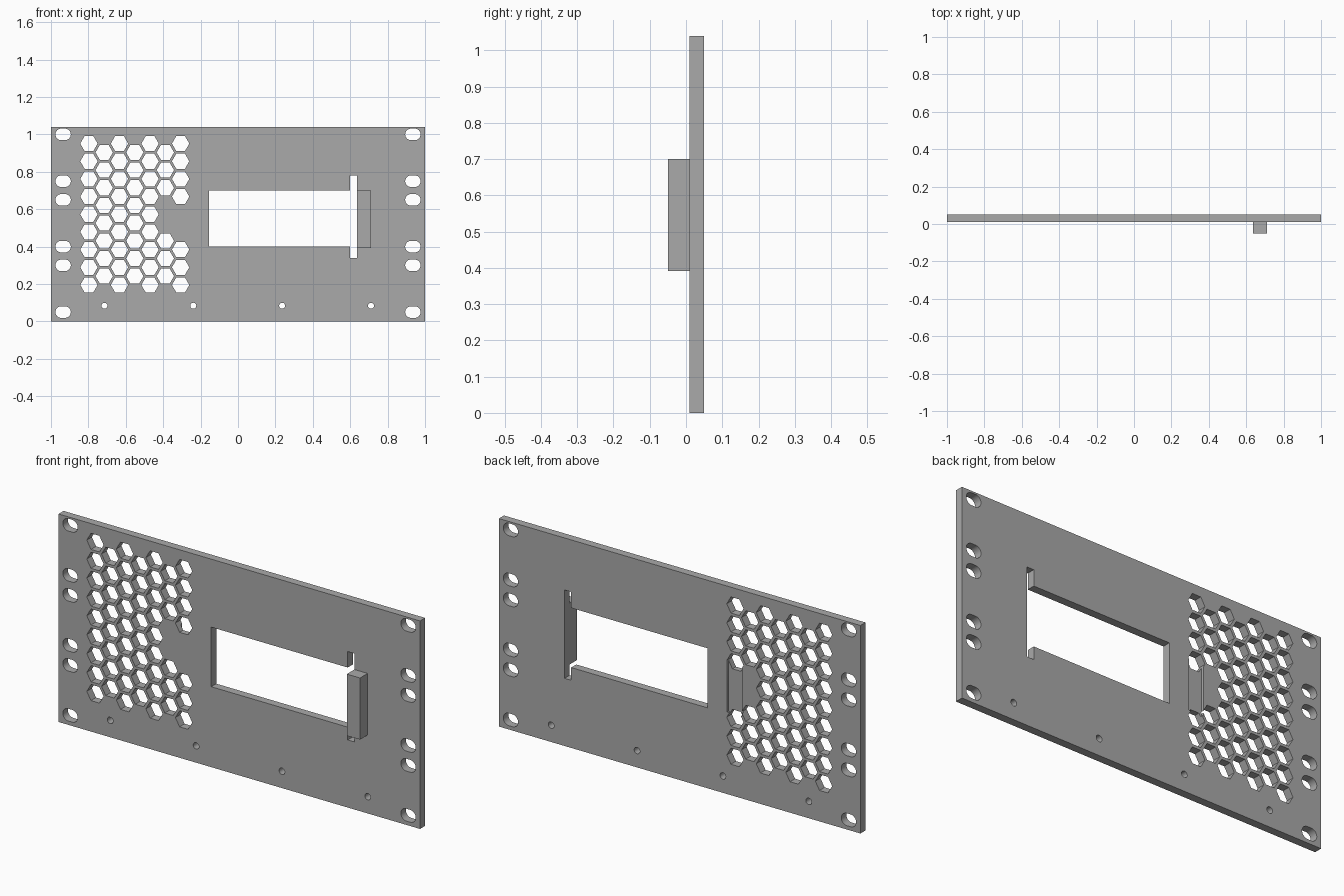
import bpy, bmesh
from math import pi, cos, sin

cube = bpy.data.objects.get("Cube")
if cube:
    bpy.data.objects.remove(cube, do_unlink=True)

HEIGHT = 1.04
FRONT, BACK = 0.01, 0.05

grey = bpy.data.materials.new("plain grey")
grey.use_nodes = True
colour = (0.4, 0.4, 0.4, 1)
grey.diffuse_color = colour
grey.node_tree.nodes["Principled BSDF"].inputs["Base Color"].default_value = colour


def prism(bm, outline, y0, y1):
    """Extrude an (x, z) outline from y0 to y1."""
    face = bm.faces.new([bm.verts.new((x, y0, z)) for x, z in outline])
    grown = bmesh.ops.extrude_face_region(bm, geom=[face])["geom"]
    bmesh.ops.translate(bm, vec=(0, y1 - y0, 0),
                        verts=[v for v in grown if isinstance(v, bmesh.types.BMVert)])


def rect(x0, x1, z0, z1):
    return [(x0, z0), (x1, z0), (x1, z1), (x0, z1)]


def ring(x, z, r, sides, stretch=0):
    """Regular polygon, or a slot when its halves are pushed apart."""
    points = []
    for i in range(sides):
        a = 2 * pi * (i + (0.5 if stretch else 0)) / sides
        shift = stretch if cos(a) > 0 else -stretch
        points.append((x + r * cos(a) + shift, z + r * sin(a)))
    return points


def make(name, outlines, y0, y1):
    bm = bmesh.new()
    for outline in outlines:
        prism(bm, outline, y0, y1)
    bmesh.ops.recalc_face_normals(bm, faces=bm.faces)
    mesh = bpy.data.meshes.new(name)
    bm.to_mesh(mesh)
    bm.free()
    mesh.materials.append(grey)
    obj = bpy.data.objects.new(name, mesh)
    bpy.context.collection.objects.link(obj)
    return obj


def cut(target, cutter):
    cutter.hide_render = True
    mod = target.modifiers.new("cut", "BOOLEAN")
    mod.operation, mod.solver, mod.object = "DIFFERENCE", "EXACT", cutter
    bpy.context.view_layer.objects.active = target
    bpy.ops.object.modifier_apply(modifier=mod.name)
    bpy.data.objects.remove(cutter, do_unlink=True)


panel = make("front_panel", [rect(-1, 1, 0, HEIGHT)], FRONT, BACK)
holes = []

# Honeycomb vent, with a gap beside the recess
for col in range(7):
    odd = col % 2
    for row in range(9 - odd):
        if col >= 5 and row in (3, 4):
            continue
        holes.append(ring(-0.797 + 0.0817 * col, 0.195 + 0.0945 * (row + odd / 2), 0.0465, 6))

# Rack mounting slots on both edges
for side in (-1, 1):
    for z in (0.05, 0.30, 0.40, 0.65, 0.75, 1.0):
        holes.append(ring(side * 0.935, z, 0.031, 32, 0.01))

# Small screw holes
for i in range(4):
    holes.append(ring(-0.714 + 0.475 * i, 0.084, 0.016, 24))

# Display window with a taller slot at its end
holes.append([(-0.155, 0.402), (0.6, 0.402), (0.6, 0.338), (0.637, 0.338),
              (0.637, 0.78), (0.6, 0.78), (0.6, 0.7), (-0.155, 0.7)])
cut(panel, make("hole_cutter", holes, FRONT - 0.05, BACK + 0.05))

# Shallow recess in the back
cut(panel, make("recess_cutter", [rect(-0.345, -0.263, 0.41, 0.67)], BACK - 0.012, BACK + 0.05))

# Block standing proud of the panel
block = make("front_block", [rect(0.637, 0.71, 0.392, 0.7)], -0.05, FRONT)

bpy.ops.object.select_all(action="DESELECT")
panel.select_set(True)
bpy.context.view_layer.objects.active = panel
bpy.ops.object.shade_smooth_by_angle(angle=pi / 6)
